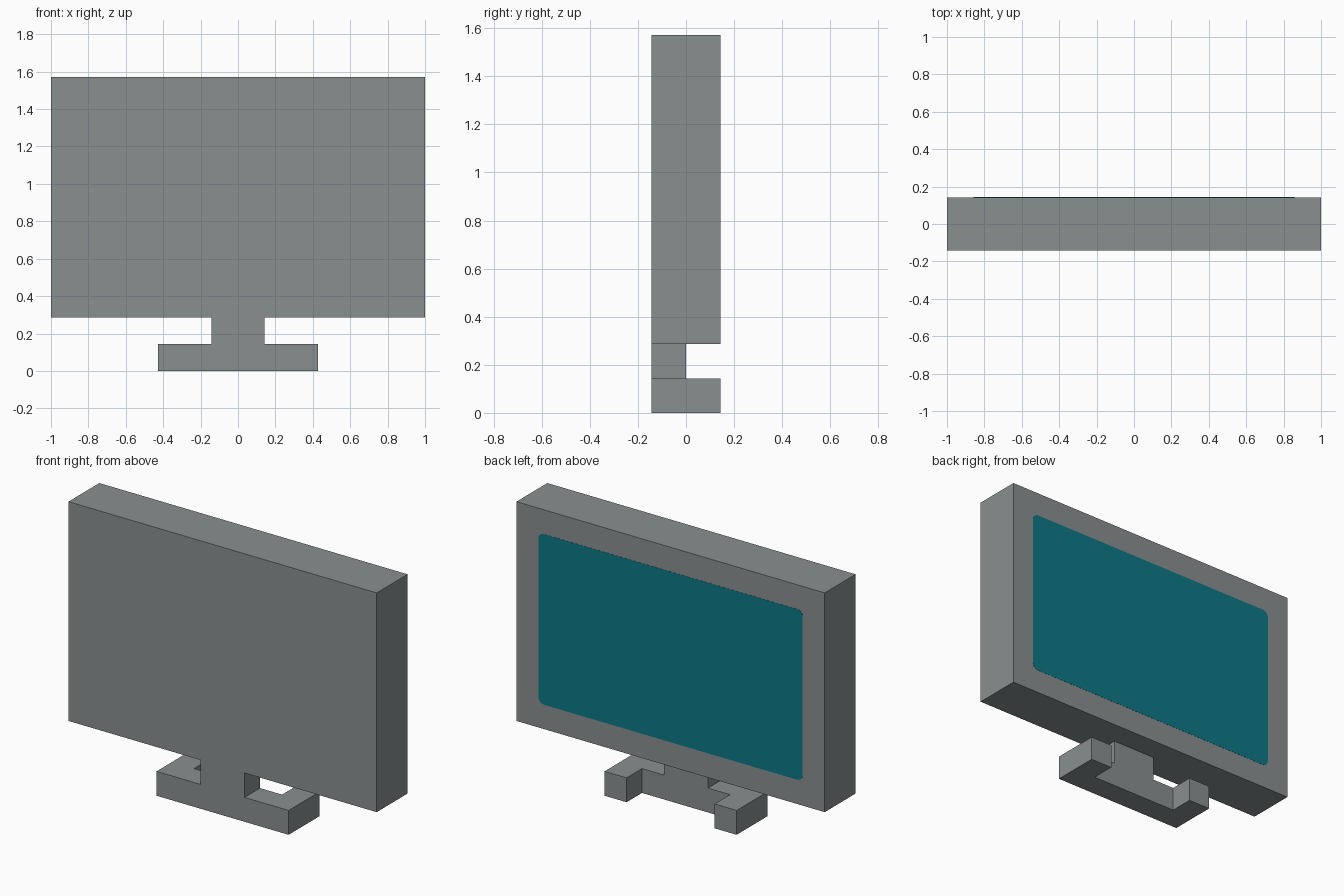
import bpy, bmesh, math

if "Cube" in bpy.data.objects:
    bpy.data.objects.remove(bpy.data.objects["Cube"])

U = 1 / 7  # the model sits on a grid of sevenths


def material(name, rgb):
    m = bpy.data.materials.new(name)
    m.diffuse_color = (*rgb, 1)
    m.use_nodes = True
    m.node_tree.nodes["Principled BSDF"].inputs["Base Color"].default_value = m.diffuse_color
    return m


grey = material("grey plastic", (0.25, 0.275, 0.28))
teal = material("teal screen", (0.004, 0.19, 0.245))


def prism(name, outline, depth, to_xyz, mat):
    """Extrude a 2D outline by depth; to_xyz maps (u, v, d) into space."""
    bm = bmesh.new()
    face = bm.faces.new([bm.verts.new(to_xyz(u, v, depth[0])) for u, v in outline])
    ext = bmesh.ops.extrude_face_region(bm, geom=[face], use_keep_orig=True)
    move = to_xyz(0, 0, depth[1] - depth[0])
    base = to_xyz(0, 0, 0)
    vec = [a - b for a, b in zip(move, base)]
    bmesh.ops.translate(bm, vec=vec,
                        verts=[g for g in ext["geom"] if isinstance(g, bmesh.types.BMVert)])
    bmesh.ops.recalc_face_normals(bm, faces=bm.faces)
    me = bpy.data.meshes.new(name)
    bm.to_mesh(me)
    bm.free()
    me.materials.append(mat)
    ob = bpy.data.objects.new(name, me)
    bpy.context.collection.objects.link(ob)
    return ob


def rect(u0, v0, u1, v1):
    return [(u0, v0), (u1, v0), (u1, v1), (u0, v1)]


def rounded_rect(hw, v0, v1, r, steps=4):
    pts = []
    corners = [(hw - r, v1 - r), (r - hw, v1 - r), (r - hw, v0 + r), (hw - r, v0 + r)]
    for i, (cu, cv) in enumerate(corners):
        for s in range(steps + 1):
            a = math.pi / 2 * (i + s / steps)
            pts.append((cu + r * math.cos(a), cv + r * math.sin(a)))
    return pts


def upright(u, v, d):   # outline in x/z, depth along y
    return (u, d, v)


def flat(u, v, d):      # outline in x/y, depth along z
    return (u, v, d)


# Housing, with the thin rounded screen on its +y side
prism("housing", rect(-1, 2 * U, 1, 11 * U), (-U, U), upright, grey)
prism("screen", rounded_rect(6 * U, 3 * U, 10 * U, 0.035), (U - 0.001, U + 0.001), upright, teal)

# Neck
prism("neck", rect(-U, U, U, 2 * U), (-U, 0), upright, grey)

# U-shaped foot with two prongs reaching to +y
foot = [(-3, -1), (3, -1), (3, 1), (2, 1), (2, 0), (-2, 0), (-2, 1), (-3, 1)]
prism("foot", [(x * U, y * U) for x, y in foot], (0, U), flat, grey)
